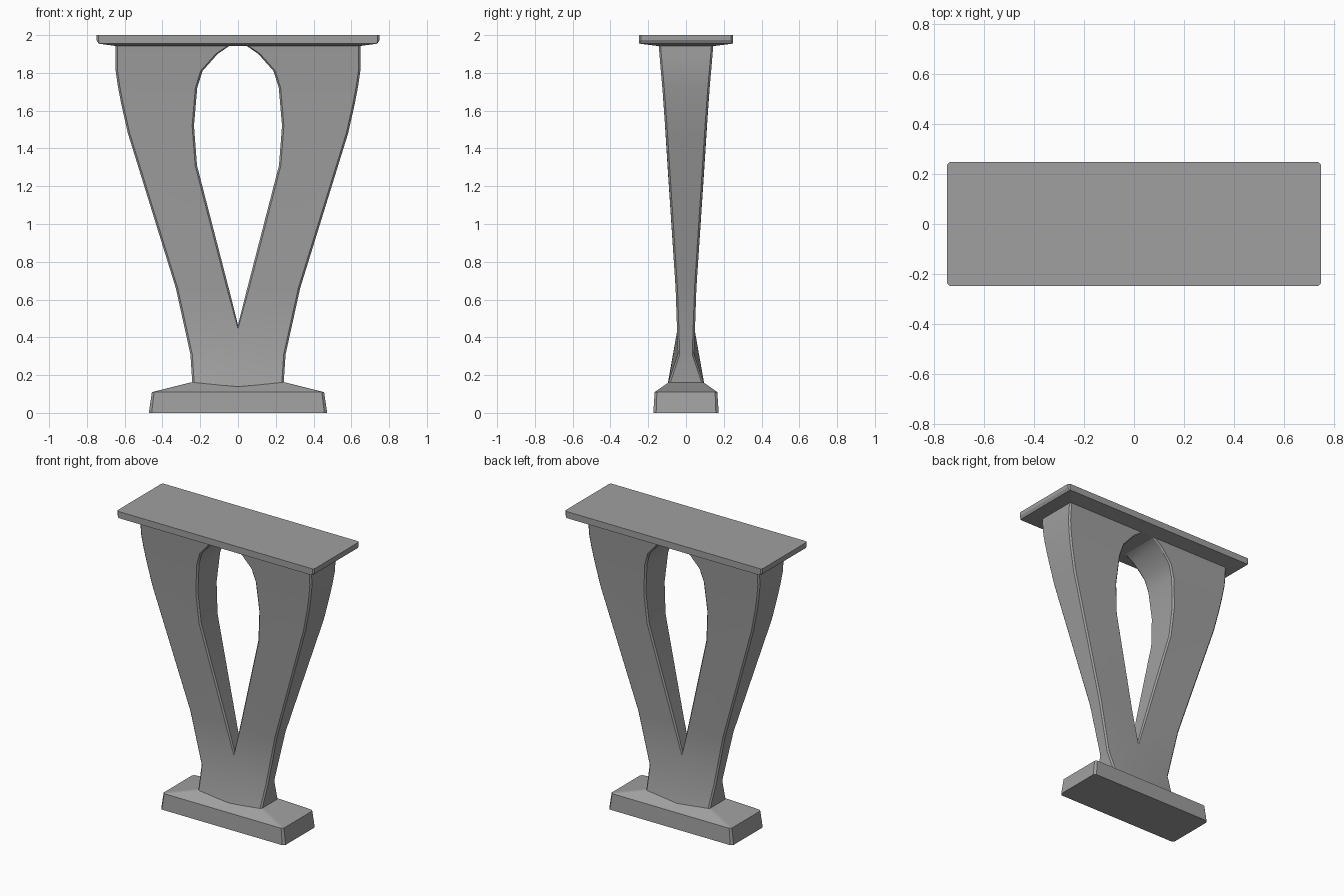
import bpy, bmesh, math

if "Cube" in bpy.data.objects:
    bpy.data.objects.remove(bpy.data.objects["Cube"])

grey = bpy.data.materials.new("dark_grey")
grey.diffuse_color = (.35, .35, .35, 1)
grey.use_nodes = True
grey.node_tree.nodes["Principled BSDF"].inputs["Base Color"].default_value = grey.diffuse_color


def finish(bm, name, angle=25):
    bmesh.ops.remove_doubles(bm, verts=bm.verts, dist=0.0005)
    bmesh.ops.recalc_face_normals(bm, faces=bm.faces)
    mesh = bpy.data.meshes.new(name)
    bm.to_mesh(mesh)
    bm.free()
    mesh.materials.append(grey)
    ob = bpy.data.objects.new(name, mesh)
    bpy.context.collection.objects.link(ob)
    bpy.ops.object.select_all(action='DESELECT')
    bpy.context.view_layer.objects.active = ob
    ob.select_set(True)
    bpy.ops.object.shade_smooth_by_angle(angle=math.radians(angle))
    return ob


def slab(name, levels):
    """Stack of chamfered rectangles: half x, half y, z, corner cut, middle z, middle y."""
    bm = bmesh.new()
    rings = []
    for x, y, z, c, zm, ym in levels:
        pts = [(x, -y + c, z), (x, y - c, z), (x - c, y, z), (0, ym, zm), (c - x, y, z),
               (-x, y - c, z), (-x, c - y, z), (c - x, -y, z), (0, -ym, zm), (x - c, -y, z)]
        rings.append([bm.verts.new(p) for p in pts])
    for a, b in zip(rings, rings[1:]):
        for i in range(10):
            j = (i + 1) % 10
            bm.faces.new((a[i], a[j], b[j], b[i]))
    bm.faces.new(rings[0])
    bm.faces.new(rings[-1])
    return finish(bm, name, 5)


# foot with sloped shoulders
slab("foot", [(.472, .173, 0, .015, 0, .173),
              (.456, .166, .11, .012, .11, .166),
              (.248, .092, .162, .01, .137, .10)])

# top plate with a slightly tapered underside
slab("top_plate", [(.645, .145, 1.942, .01, 1.942, .145),
                   (.738, .248, 1.955, .004, 1.955, .248),
                   (.749, .248, 1.974, .01, 1.974, .248),
                   (.749, .248, 2.0, .01, 2.0, .248)])

# forked column: outer x, z, half depth, then inner x, z, half depth
stations = [
    (.242, .16, .093, 0, .135, .10),
    (.252, .31, .043, 0, .445, .045),
    (.329, .66, .055, .049, .66, .055),
    (.583, 1.48, .108, .217, 1.31, .098),
    (.619, 1.64, .119, .233, 1.52, .111),
    (.636, 1.73, .126, .216, 1.72, .125),
    (.649, 1.82, .134, .188, 1.81, .133),
    (.649, 1.89, .140, .108, 1.90, .140),
    (.649, 1.93, .143, .050, 1.94, .144),
    (.649, 1.955, .146, 0, 1.957, .146),
]
C = .01  # edge chamfer
bm = bmesh.new()
for side in (1, -1):
    rings = []
    for n, (xo, zo, to, xi, zi, ti) in enumerate(stations):
        ci = C if 1 < n < 9 else 0
        lift = .02 if n == 1 else 0
        half = [(xi, ti - C, zi + lift), (xi + ci, ti, zi),
                (xo - C, to, zo), (xo, to - C, zo)]
        pts = half + [(x, -y, z) for x, y, z in reversed(half)]
        rings.append([bm.verts.new((x * side, y, z)) for x, y, z in pts])
    for n, (a, b) in enumerate(zip(rings, rings[1:])):
        for i in range(8):
            if n == 0 and i in (0, 6, 7):
                continue  # the halves join here below the fork
            j = (i + 1) % 8
            bm.faces.new((a[i], a[j], b[j], b[i]))
finish(bm, "forked_column")
